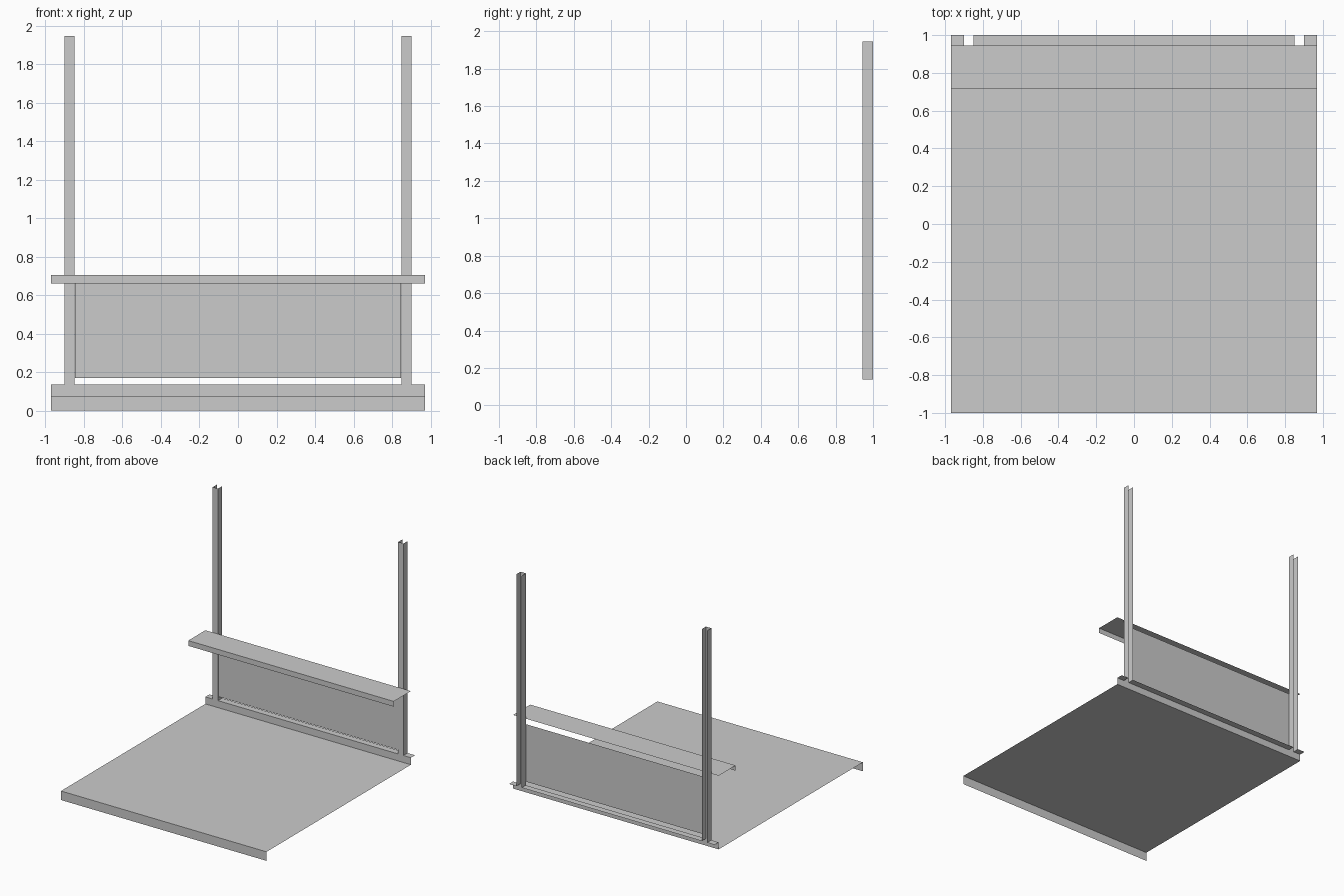
import bpy

if "Cube" in bpy.data.objects:
    bpy.data.objects.remove(bpy.data.objects["Cube"])

HALF = 0.97                      # half width of deck and shelf
POST_IN, POST_OUT = 0.85, 0.90   # post channel sides in x
BACK, REAR = 0.945, 1.0          # back plane and rear edge in y
DECK, LEDGE, SHELF, TOP = 0.077, 0.137, 0.705, 1.945


def sheet(name, strips):
    """Make an object from folded sheets; each strip is (edge points A, edge points B)."""
    verts, faces = [], []
    for a, b in strips:
        n, base = len(a), len(verts)
        verts += list(a) + list(b)
        faces += [(base + i, base + n + i, base + n + i + 1, base + i + 1)
                  for i in range(n - 1)]
    mesh = bpy.data.meshes.new(name)
    mesh.from_pydata(verts, [], faces)
    obj = bpy.data.objects.new(name, mesh)
    bpy.context.collection.objects.link(obj)
    return obj


def along_x(profile, x0, x1):
    """Sweep a (y, z) profile from x0 to x1."""
    return [(x0, y, z) for y, z in profile], [(x1, y, z) for y, z in profile]


def along_z(profile, z0, z1):
    """Sweep an (x, y) profile from z0 to z1."""
    return [(x, y, z1) for x, y in profile], [(x, y, z0) for x, y in profile]


# Deck with front lip and rear upstand
sheet("deck", [along_x([(-1, 0), (-1, DECK), (BACK, DECK), (BACK, LEDGE)], -HALF, HALF)])

# Rear ledge, notched where the posts stand
ledge = [(BACK, LEDGE), (REAR, LEDGE)]
sheet("rear_ledge", [along_x(ledge, -HALF, -POST_OUT),
                     along_x(ledge, -POST_IN, POST_IN),
                     along_x(ledge, POST_OUT, HALF)])

# Shelf with front lip
sheet("shelf", [along_x([(0.715, 0.66), (0.715, SHELF), (BACK, SHELF)], -HALF, HALF)])

# Back panel between the posts
sheet("back_panel", [along_x([(BACK + 0.003, 0.17), (BACK + 0.003, 0.66)], -0.847, 0.847)])

# Upright channels, open at the rear
for side, x0, x1 in (("left", -POST_OUT, -POST_IN), ("right", POST_IN, POST_OUT)):
    channel = [(x0, REAR), (x0, BACK), (x1, BACK), (x1, REAR)]
    sheet(side + "_post", [along_z(channel, LEDGE, TOP)])
